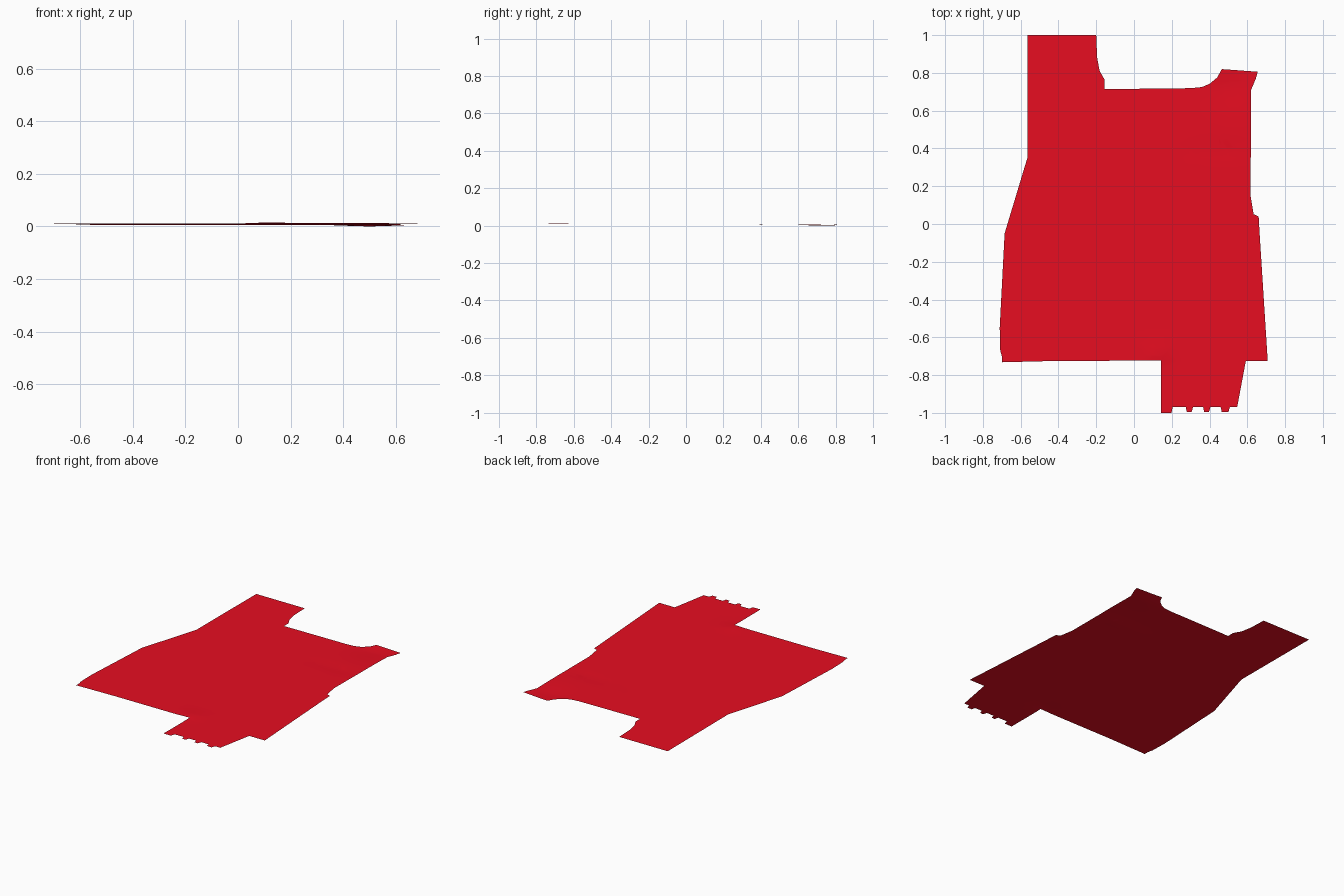
import bpy, bmesh
from math import exp
from mathutils import Vector

if "Cube" in bpy.data.objects:
    bpy.data.objects.remove(bpy.data.objects["Cube"])

# Right side, from the back left corner clockwise to the front tab
right = [(-0.563, 1.0), (-0.20, 1.0), (-0.195, 0.88), (-0.182, 0.81), (-0.155, 0.763),
         (-0.155, 0.714), (0.30, 0.719), (0.36, 0.725), (0.40, 0.742), (0.44, 0.775),
         (0.465, 0.82), (0.655, 0.806), (0.645, 0.77), (0.62, 0.71), (0.617, 0.15),
         (0.633, 0.052), (0.66, 0.04), (0.665, -0.05), (0.708, -0.725), (0.592, -0.725),
         (0.546, -0.97)]
# Small teeth along the front tab
teeth = []
for a, b in ((0.50, 0.465), (0.397, 0.372), (0.305, 0.28)):
    teeth += [(a + 0.007, -0.97), (a, -0.996), (b, -0.996), (b - 0.006, -0.97)]
# Front edge and left side
left = [(0.205, -0.97), (0.198, -1.0), (0.142, -1.0), (0.142, -0.723), (-0.42, -0.725),
        (-0.70, -0.732), (-0.70, -0.70), (-0.708, -0.67), (-0.711, -0.55),
        (-0.685, -0.05), (-0.563, 0.355)]


def height(x, y):
    """Gentle fall toward the back with a low hump and a shallow hollow."""
    z = 0.0115 - 0.0038 * y
    z += 0.005 * exp(-((x - 0.13) / 0.06) ** 2 - ((y + 0.68) / 0.05) ** 2)
    z -= 0.006 * exp(-((x - 0.5) / 0.12) ** 2 - ((y - 0.72) / 0.1) ** 2)
    z -= 0.003 * exp(-((x - 0.45) / 0.15) ** 2 - ((y - 0.39) / 0.03) ** 2)
    return z


# Ground sheet: flat outline, cut into a grid, then draped
bm = bmesh.new()
face = bm.faces.new([bm.verts.new((x, y, 0)) for x, y in right + teeth + left])
if face.normal.z < 0 or face.calc_area() == 0:
    face.normal_flip()
bmesh.ops.triangulate(bm, faces=bm.faces[:])
for axis, count in ((0, 15), (1, 20)):
    for i in range(-count + 1, count):
        co, no = Vector((0, 0, 0)), Vector((0, 0, 0))
        co[axis], no[axis] = i * 0.05 + 0.0013, 1
        bmesh.ops.bisect_plane(bm, geom=bm.verts[:] + bm.edges[:] + bm.faces[:],
                               plane_co=co, plane_no=no)
bmesh.ops.dissolve_degenerate(bm, dist=1e-5, edges=bm.edges[:])
for v in bm.verts:
    v.co.z = height(v.co.x, v.co.y)
low = min(v.co.z for v in bm.verts)
for v in bm.verts:
    v.co.z -= low
for f in bm.faces:
    f.normal_update()
    if f.normal.z < 0:
        f.normal_flip()
    f.smooth = True

mesh = bpy.data.meshes.new("ground_sheet")
bm.to_mesh(mesh)
bm.free()
sheet = bpy.data.objects.new("ground_sheet", mesh)
bpy.context.collection.objects.link(sheet)

red = bpy.data.materials.new("red")
red.diffuse_color = (0.80, 0.004, 0.015, 1)
red.use_nodes = True
red.node_tree.nodes["Principled BSDF"].inputs["Base Color"].default_value = red.diffuse_color
mesh.materials.append(red)
